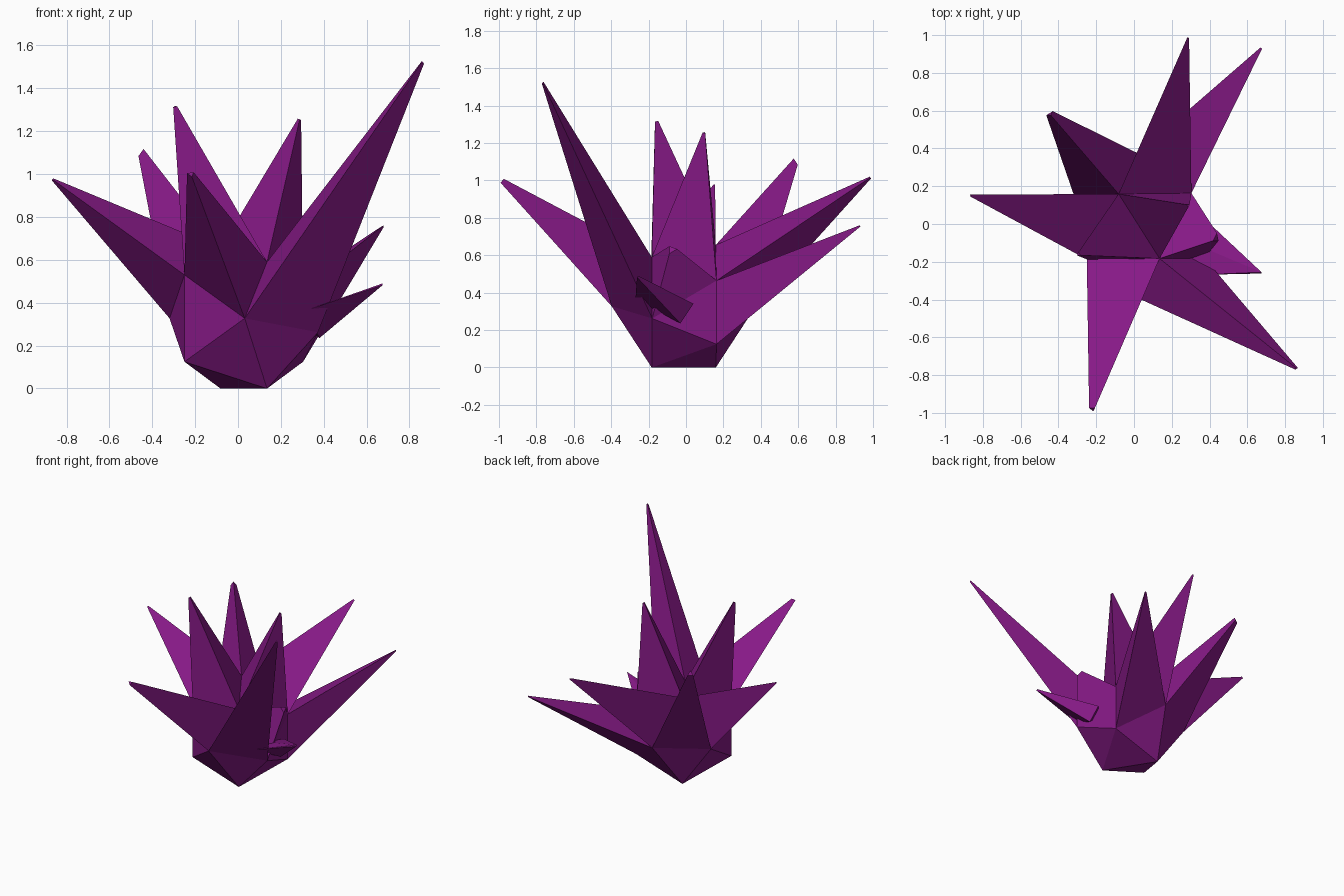
import bpy, bmesh
from mathutils import Vector

if "Cube" in bpy.data.objects:
    bpy.data.objects.remove(bpy.data.objects["Cube"])

PHI = 1.618034
S = 0.2025
CENTRE = Vector((0.027, -0.012, 0.327))
E1 = Vector((-0.535, 0.845, 0)).normalized()
E2 = Vector((E1.y, -E1.x, 0))

crystal = bpy.data.materials.new("purple_crystal")
crystal.diffuse_color = (0.24, 0.01, 0.24, 1)
crystal.use_nodes = True
crystal.node_tree.nodes["Principled BSDF"].inputs["Base Color"].default_value = crystal.diffuse_color


def finish(bm, name):
    bmesh.ops.recalc_face_normals(bm, faces=bm.faces)
    mesh = bpy.data.meshes.new(name)
    bm.to_mesh(mesh)
    bm.free()
    mesh.materials.append(crystal)
    obj = bpy.data.objects.new(name, mesh)
    bpy.context.collection.objects.link(obj)
    return obj


def taper_to(face, tip, size):
    mid = face.calc_center_median()
    for v in face.verts:
        v.co = Vector(tip) + (v.co - mid) * size


# Core: twenty-sided ball resting on one edge (three golden rectangles)
bm = bmesh.new()
P = {}
for a in (1, -1):
    for b in (1, -1):
        for kind, (u, v, w) in (("end", (a, 0, b * PHI)),
                                ("side", (0, a * PHI, b)),
                                ("mid", (a * PHI, b, 0))):
            P[kind, a, b] = bm.verts.new(CENTRE + S * (u * E1 + v * E2 + Vector((0, 0, w))))
bmesh.ops.convex_hull(bm, input=list(bm.verts))

T1, T2 = P["end", 1, 1], P["end", -1, 1]
UR, UL, DR = P["side", 1, 1], P["side", -1, 1], P["side", 1, -1]
MBR, MBL = P["mid", 1, 1], P["mid", 1, -1]
MFR, MFL = P["mid", -1, 1], P["mid", -1, -1]

# One sagging facet on the right side
for v in (T2, UR, MFR):
    v.co.z -= 0.065

# Spikes: base facet, tip position, tip size
SPIKES = [
    ((T2, MFR, MFL), (0.86, -0.765, 1.52), 0.04),
    ((T2, UL, MFL), (-0.22, -0.98, 1.0), 0.08),
    ((T1, UL, MBL), (-0.865, 0.152, 0.975), 0.03),
    ((T1, MBR, MBL), (-0.445, 0.583, 1.095), 0.1),
    ((T1, UR, MBR), (0.285, 0.985, 1.015), 0.03),
    ((UR, DR, MBR), (0.675, 0.93, 0.755), 0.03),
    ((T1, T2, UL), (-0.293, -0.16, 1.315), 0.05),
    ((T1, T2, UR), (0.287, 0.098, 1.255), 0.04),
    ((T2, UR, MFR), (0.435, -0.075, 0.63), 0.12),
]
bases = [next(f for f in bm.faces if set(f.verts) == set(tri)) for tri, _, _ in SPIKES]
for base, (_, tip, size) in zip(bases, SPIKES):
    new = bmesh.ops.extrude_discrete_faces(bm, faces=[base])["faces"][0]
    taper_to(new, tip, size)
finish(bm, "crystal_cluster")

# Small low shard on the right side, rooted inside the core
bm = bmesh.new()
for co in ((0.32, -0.27, 0.365), (0.38, -0.03, 0.235), (0.36, 0.04, 0.34),
           (0.26, -0.08, 0.34), (0.675, -0.255, 0.49), (0.675, -0.262, 0.482)):
    bm.verts.new(co)
bmesh.ops.convex_hull(bm, input=list(bm.verts))
finish(bm, "side_shard")
